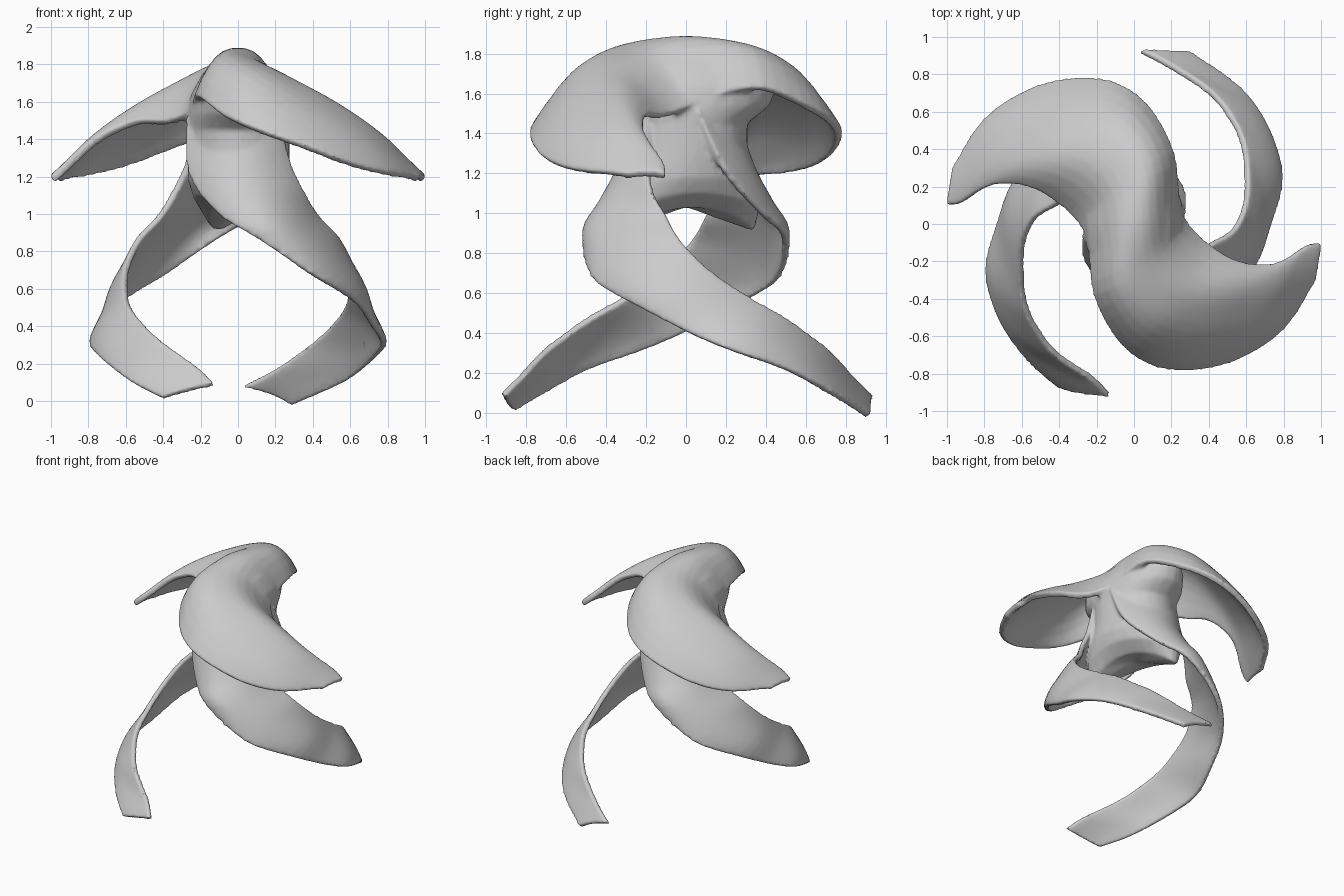
import bpy
from math import cos, sin, pi, radians
from mathutils import Vector as V

if "Cube" in bpy.data.objects:
    bpy.data.objects.remove(bpy.data.objects["Cube"])


def rot(p):
    return V((-p.x, -p.y, p.z))


def spline(a, b, c, d, t):
    return 0.5 * (2 * b + (c - a) * t + (2 * a - 5 * b + 4 * c - d) * t * t
                  + (3 * b - a - 3 * c + d) * t ** 3)


def make(name, verts, faces):
    me = bpy.data.meshes.new(name)
    me.from_pydata(verts, [], faces)
    ob = bpy.data.objects.new(name, me)
    bpy.context.collection.objects.link(ob)
    return ob


def apply(ob, kind, **settings):
    mod = ob.modifiers.new(kind, kind)
    for k, v in settings.items():
        setattr(mod, k, v)
    bpy.context.view_layer.objects.active = ob
    bpy.ops.object.modifier_apply(modifier=mod.name)


def ribbon(name, stations, thick, power=2.0, steps=4, across=12):
    """Curved sheet through (edge, middle, edge) stations, then thickened."""
    n = len(stations)
    rows = []
    for i in range(n - 1):
        q = [stations[max(0, min(n - 1, i + k))] for k in (-1, 0, 1, 2)]
        for s in range(steps):
            rows.append([spline(q[0][m], q[1][m], q[2][m], q[3][m], s / steps) for m in range(3)])
    rows.append(stations[-1])
    verts, faces = [], []
    for o, m, e in rows:
        for j in range(across + 1):
            t = j / across
            bulge = 1 - abs(2 * t - 1) ** power
            verts.append(o.lerp(e, t) + bulge * (m - (o + e) / 2))
    w = across + 1
    for i in range(len(rows) - 1):
        for j in range(across):
            a = i * w + j
            faces.append((a, a + w, a + w + 1, a + 1))
    ob = make(name, verts, faces)
    apply(ob, 'SOLIDIFY', thickness=thick, offset=-1)
    return ob


def pts(rows):
    return [[V(p) for p in r] for r in rows]


# Canopy: S-shaped shell, half given, other half by half-turn
half = pts([
    ((-.25, -.10, 1.58), (0, 0, 1.89), (.25, .10, 1.58)),
    ((-.22, -.38, 1.63), (.03, -.25, 1.85), (.30, 0, 1.53)),
    ((-.08, -.64, 1.53), (.17, -.42, 1.77), (.40, -.10, 1.50)),
    ((.12, -.77, 1.45), (.35, -.48, 1.66), (.55, -.19, 1.50)),
    ((.38, -.78, 1.36), (.53, -.48, 1.55), (.72, -.21, 1.43)),
    ((.62, -.70, 1.27), (.72, -.45, 1.42), (.84, -.17, 1.35)),
    ((.82, -.55, 1.22), (.87, -.36, 1.30), (.94, -.11, 1.26)),
    ((.98, -.30, 1.20), (.995, -.20, 1.21), (1.01, -.10, 1.20))])
other = [[rot(p) for p in reversed(r)] for r in reversed(half[1:])]
parts = [ribbon("canopy", other + half, 0.045, 2.5)]

# Legs: spiral ribbons (lower edge, middle, upper edge)
leg = pts([
    ((-.28, -.06, 1.52), (0, -.25, 1.50), (.22, -.20, 1.55)),
    ((-.27, -.20, 1.22), (0, -.34, 1.25), (.28, -.20, 1.30)),
    ((-.12, -.38, 1.01), (.12, -.42, 1.08), (.36, -.18, 1.12)),
    ((.08, -.51, .88), (.27, -.45, .95), (.44, -.10, .99)),
    ((.40, -.48, .68), (.50, -.32, .78), (.55, -.03, .87)),
    ((.63, -.26, .54), (.67, -.10, .63), (.61, .12, .72)),
    ((.74, 0, .41), (.71, .15, .51), (.61, .33, .58)),
    ((.80, .25, .31), (.72, .38, .40), (.56, .52, .47)),
    ((.73, .51, .22), (.61, .61, .29), (.41, .72, .32)),
    ((.58, .73, .11), (.43, .78, .17), (.21, .85, .18)),
    ((.30, .93, -.01), (.18, .935, .05), (.03, .94, .09))])
parts.append(ribbon("front_leg", leg, 0.038))
back = [[rot(p) for p in r] for r in leg]
back[-1] = [V((-.41, -.88, .02)), V((-.30, -.91, .06)), V((-.13, -.93, .10))]
parts.append(ribbon("back_leg", back, 0.038))

# Trunk: twisted oval loft (height, long radius, short radius, angle, end droop)
rings = [(1.03, .36, .12, 108, .12), (1.10, .38, .22, 106, .08), (1.18, .36, .26, 104, .03),
         (1.30, .31, .27, 100, 0), (1.45, .31, .27, 95, 0), (1.54, .42, .27, 94, 0),
         (1.64, .46, .25, 92, 0), (1.75, .38, .19, 90, 0)]
N = 24
verts, faces = [], []
for z, a, b, ang, droop in rings:
    c, s = cos(radians(ang)), sin(radians(ang))
    for k in range(N):
        t = 2 * pi * k / N
        u, v = a * cos(t), b * sin(t)
        verts.append((u * c - v * s, u * s + v * c, z - droop * cos(t) ** 2))
verts.append((0, 0, 1.03))
bottom = len(verts) - 1
for i in range(len(rings) - 1):
    for k in range(N):
        m = (k + 1) % N
        faces.append((i * N + k, i * N + m, i * N + N + m, i * N + N + k))
faces += [(bottom, (k + 1) % N, k) for k in range(N)]
faces.append(tuple(range(bottom - N, bottom)))
parts.append(make("trunk", verts, faces))

# Fuse everything into one soft-skinned body
bpy.ops.object.select_all(action='DESELECT')
for p in parts:
    p.select_set(True)
bpy.context.view_layer.objects.active = parts[0]
bpy.ops.object.join()
body = bpy.context.view_layer.objects.active
body.name = "twisted_sculpture"
apply(body, 'REMESH', mode='VOXEL', voxel_size=0.012)
apply(body, 'SMOOTH', factor=0.5, iterations=8)
apply(body, 'DECIMATE', ratio=0.2)
body.select_set(True)
bpy.ops.object.shade_smooth_by_angle(angle=radians(50))
